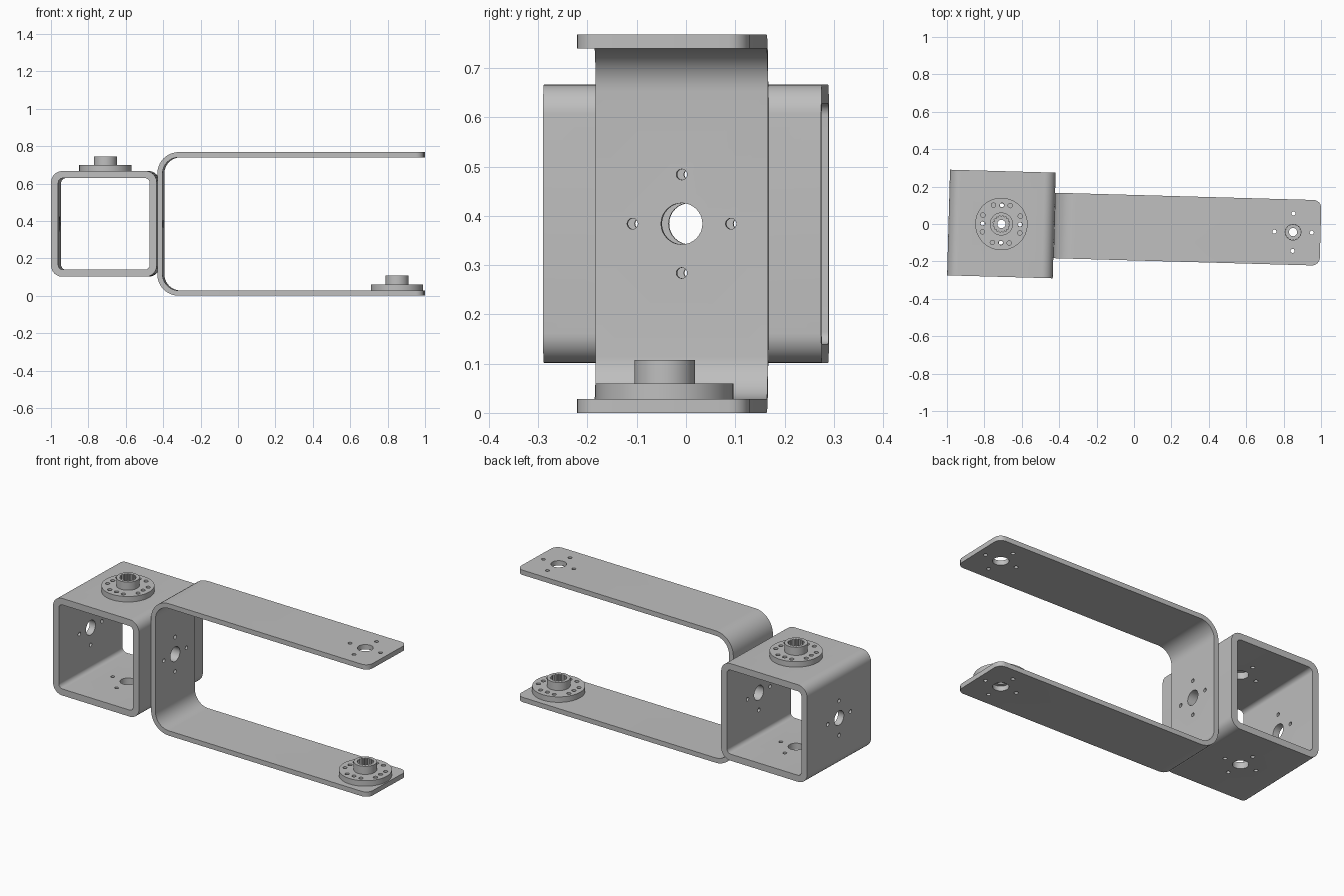
import bpy, bmesh, math
from mathutils import Matrix, Vector

if "Cube" in bpy.data.objects:
    bpy.data.objects.remove(bpy.data.objects["Cube"], do_unlink=True)

metal = bpy.data.materials.new("light_grey_metal")
metal.use_nodes = True
grey = (0.52, 0.52, 0.52, 1)
metal.diffuse_color = grey
metal.node_tree.nodes["Principled BSDF"].inputs["Base Color"].default_value = grey

# Whole assembly sits slightly turned about the tube's vertical axis
PLACE = Matrix.Translation((-0.709, 0, 0)) @ Matrix.Rotation(math.radians(-1.6), 4, "Z")
MID_Z = 0.384
TUBE, WALL = 0.2825, 0.038      # half size and wall of the square tube
ARM_T, ARM_END = 0.028, 1.707   # bracket sheet thickness and arm tip
HUB_X = 1.56                    # pivot position on the arms


def to_object(name, bm):
    bmesh.ops.recalc_face_normals(bm, faces=bm.faces)
    mesh = bpy.data.meshes.new(name)
    bm.to_mesh(mesh)
    bm.free()
    mesh.materials.append(metal)
    obj = bpy.data.objects.new(name, mesh)
    bpy.context.collection.objects.link(obj)
    return obj


def finish(obj, holes):
    """Drill the holes, place the part and shade it."""
    cutter = to_object("hole_cutter", holes)
    cutter.hide_render = True
    bpy.ops.object.select_all(action="DESELECT")
    bpy.context.view_layer.objects.active = obj
    obj.select_set(True)
    mod = obj.modifiers.new("holes", "BOOLEAN")
    mod.operation, mod.solver, mod.object = "DIFFERENCE", "EXACT", cutter
    bpy.ops.object.modifier_apply(modifier=mod.name)
    bpy.data.objects.remove(cutter, do_unlink=True)
    obj.data.transform(PLACE)
    bpy.ops.object.shade_smooth_by_angle(angle=math.radians(30))


def drill(bm, center, radius, axis="Z", depth=0.1, sides=24):
    turn = Matrix.Rotation(math.pi / 2, 4, "Y") if axis == "X" else Matrix()
    bmesh.ops.create_cone(bm, cap_ends=True, segments=sides, radius1=radius, radius2=radius,
                          depth=depth, matrix=Matrix.Translation(center) @ turn)


def drill_mount(bm, center, axis):
    """Centre hole with four screw holes around it."""
    center = Vector(center)
    drill(bm, center, 0.042, axis, sides=32)
    across = Vector((0, 0, 1)) if axis == "X" else Vector((1, 0, 0))
    for d in (across, -across, Vector((0, 1, 0)), Vector((0, -1, 0))):
        drill(bm, center + d * 0.1, 0.011, axis, sides=16)


def arc(cx, cz, r, start, steps=10):
    """Quarter arc in the xz plane, starting at an angle in degrees."""
    angles = [math.radians(start + 90 * i / steps) for i in range(steps + 1)]
    return [(cx + r * math.cos(a), cz + r * math.sin(a)) for a in angles]


def rounded_square(half, r):
    c = half - r
    corners = [(c, c, 0), (-c, c, 90), (-c, -c, 180), (c, -c, 270)]
    return [p for x, z, a in corners for p in arc(x, MID_Z + z, r, a)]


def sheet(outer, inner, half_width, closed):
    """Bent sheet between two matching outlines, as wide as given along y."""
    bm = bmesh.new()
    rings = [[bm.verts.new((x, y, z)) for x, z in line]
             for line, y in ((outer, -half_width), (outer, half_width),
                             (inner, half_width), (inner, -half_width))]
    n = len(outer)
    for i in range(n if closed else n - 1):
        j = (i + 1) % n
        for k in range(4):
            a, b = rings[k], rings[(k + 1) % 4]
            bm.faces.new((a[i], a[j], b[j], b[i]))
    if not closed:
        for i in (0, n - 1):
            bm.faces.new([r[i] for r in rings])
    return bm


# Square tube, open at front and back, drilled in all four walls
tube = to_object("square_tube", sheet(rounded_square(TUBE, 0.06),
                                      rounded_square(TUBE - WALL, 0.025), TUBE, True))
holes = bmesh.new()
for side in (-1, 1):
    offset = side * (TUBE - WALL / 2)
    drill_mount(holes, (offset, 0, MID_Z), "X")
    drill_mount(holes, (0, 0, MID_Z + offset), "Z")
finish(tube, holes)


# U bracket with two long arms and rounded arm tips
def u_outline(inset, r):
    half = MID_Z - inset
    cx = TUBE + inset + r
    top, bottom = MID_Z + half, MID_Z - half
    return ([(ARM_END, top)] + arc(cx, top - r, r, 90)
            + arc(cx, bottom + r, r, 180) + [(ARM_END, bottom)])


bm = sheet(u_outline(0, 0.115), u_outline(ARM_T, 0.115 - ARM_T), 0.175, False)
tips = [e for e in bm.edges if all(v.co.x > ARM_END - 0.01 for v in e.verts)
        and abs(e.verts[0].co.y - e.verts[1].co.y) < 0.01]
bmesh.ops.bevel(bm, geom=tips, offset=0.042, segments=6, profile=0.5, affect="EDGES")
bracket = to_object("u_bracket", bm)
holes = bmesh.new()
drill_mount(holes, (TUBE + ARM_T / 2, 0, MID_Z), "X")
for z in (ARM_T / 2, 2 * MID_Z - ARM_T / 2):
    drill_mount(holes, (HUB_X, 0, z), "Z")
finish(bracket, holes)


# Flanged hubs: lathed disc and boss with a toothed bore
def hub(name, x, z):
    profile = [(0.022, 0), (0.14, 0), (0.14, 0.032), (0.0615, 0.032),
               (0.0615, 0.079), (0.045, 0.079), (0.045, 0.022), (0.022, 0.022)]
    bm = bmesh.new()
    n = 64
    rings = []
    for i in range(n):
        a = 2 * math.pi * i / n
        ring = []
        for r, h in profile:
            if r == 0.045 and i % 4 < 2:
                r = 0.039
            ring.append(bm.verts.new((x + r * math.cos(a), r * math.sin(a), z + h)))
        rings.append(ring)
    m = len(profile)
    for i in range(n):
        a, b = rings[i], rings[(i + 1) % n]
        for k in range(m):
            q = (k + 1) % m
            bm.faces.new((a[k], a[q], b[q], b[k]))
    obj = to_object(name, bm)
    holes = bmesh.new()
    for quarter in range(4):
        turn = Matrix.Rotation(quarter * math.pi / 2, 3, "Z")
        for side in (-0.045, 0, 0.045):
            p = turn @ Vector((0.1, side, 0))
            drill(holes, (x + p.x, p.y, z + 0.016), 0.012, sides=16)
    finish(obj, holes)


hub("tube_hub", 0, MID_Z + TUBE)
hub("arm_hub", HUB_X, ARM_T)
